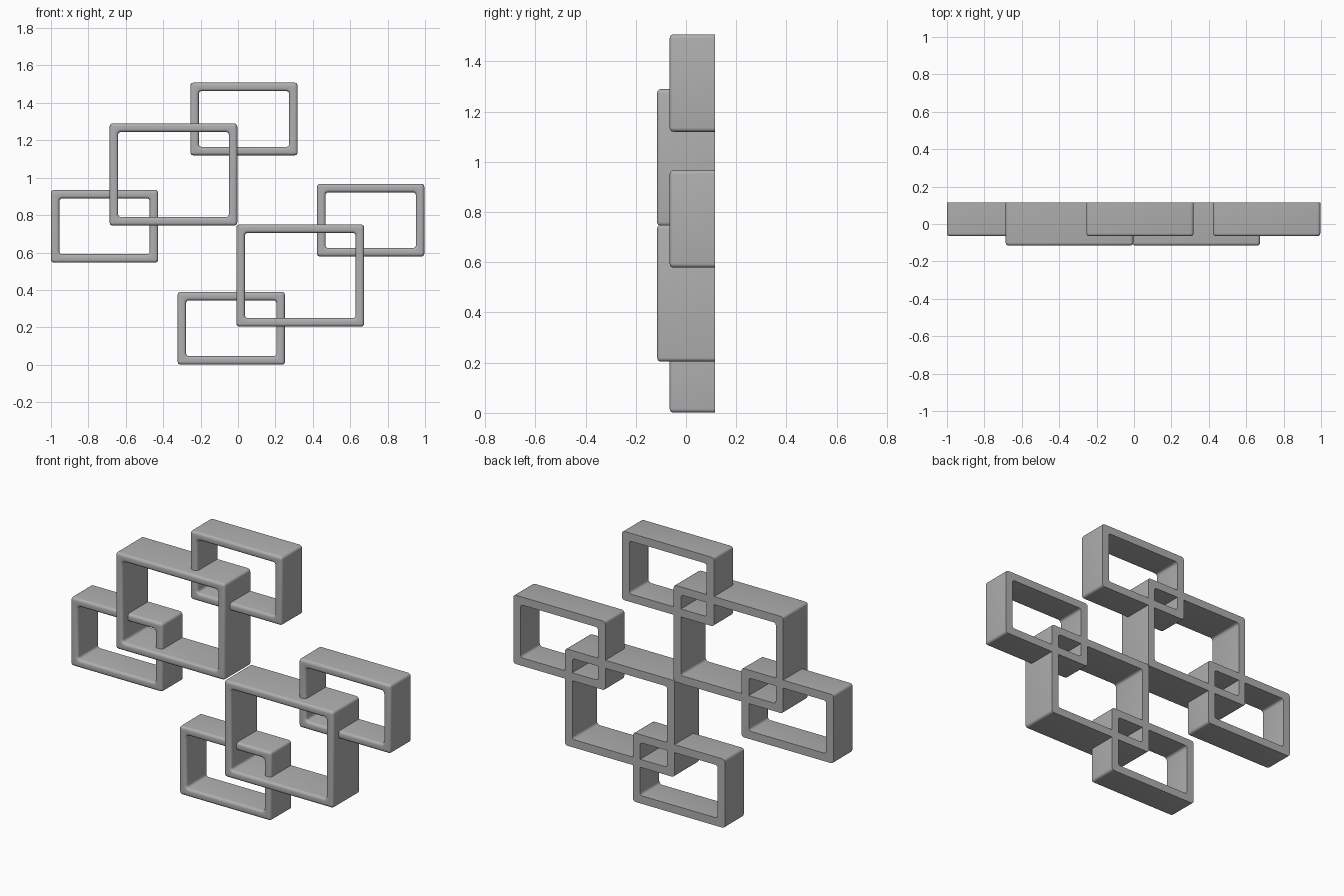
import bpy
import bmesh
from math import sin, cos, pi

cube = bpy.data.objects.get("Cube")
if cube:
    bpy.data.objects.remove(cube, do_unlink=True)

grey = bpy.data.materials.new("satin_grey")
grey.use_nodes = True
colour = (0.43, 0.43, 0.43, 1)
grey.diffuse_color = colour
grey.node_tree.nodes["Principled BSDF"].inputs["Base Color"].default_value = colour

BACK = 0.115      # shared wall plane
BAR = 0.045       # width of each frame bar
ROUND = 0.015     # rounding of the front edges
STEPS = 4


def rounded_rect(bm, w, h, inset, radius, y):
    """Ring of vertices around a rectangle with rounded corners."""
    ring = []
    for i, (sx, sz) in enumerate(((1, 1), (-1, 1), (-1, -1), (1, -1))):
        cx = sx * (w / 2 - inset - radius)
        cz = sz * (h / 2 - inset - radius)
        for k in range(STEPS + 1):
            a = (i + k / STEPS) * pi / 2
            ring.append(bm.verts.new((cx + radius * cos(a), y, cz + radius * sin(a))))
    return ring


def frame(name, centre, w, h, front):
    bm = bmesh.new()
    arc = [k / STEPS * pi / 2 for k in range(STEPS + 1)]
    # bar cross-section: inset, corner radius, depth
    section = [(0, ROUND, BACK)]
    section += [(ROUND * (1 - cos(a)), ROUND * cos(a) + 0.001,
                 front + ROUND * (1 - sin(a))) for a in arc]
    section += [(BAR - ROUND * (1 - cos(a)), ROUND * (2 - cos(a)),
                 front + ROUND * (1 - sin(a))) for a in reversed(arc)]
    section += [(BAR, ROUND, BACK)]
    rings = [rounded_rect(bm, w, h, *s) for s in section]
    n = len(rings[0])
    for a, b in zip(rings, rings[1:] + rings[:1]):
        for i in range(n):
            j = (i + 1) % n
            bm.faces.new((a[i], a[j], b[j], b[i]))
    bmesh.ops.recalc_face_normals(bm, faces=bm.faces)
    mesh = bpy.data.meshes.new(name)
    bm.to_mesh(mesh)
    bm.free()
    mesh.materials.append(grey)
    obj = bpy.data.objects.new(name, mesh)
    obj.location = (centre[0], 0, centre[1])
    bpy.context.collection.objects.link(obj)
    return obj


# Two deep large frames meeting at the middle, four shallower small ones
large = dict(w=0.682, h=0.545, front=-0.115)
small = dict(w=0.573, h=0.388, front=-0.065)
frames = [
    frame("upper_large_frame", (-0.345, 1.017), **large),
    frame("lower_large_frame", (0.333, 0.477), **large),
    frame("top_small_frame", (0.032, 1.314), **small),
    frame("bottom_small_frame", (-0.036, 0.195), **small),
    frame("right_side_small_frame", (-0.7135, 0.740), **small),
    frame("left_side_small_frame", (0.7095, 0.773), **small),
]

bpy.ops.object.select_all(action="DESELECT")
for obj in frames:
    obj.select_set(True)
bpy.context.view_layer.objects.active = frames[0]
bpy.ops.object.shade_smooth_by_angle(angle=pi / 6)
